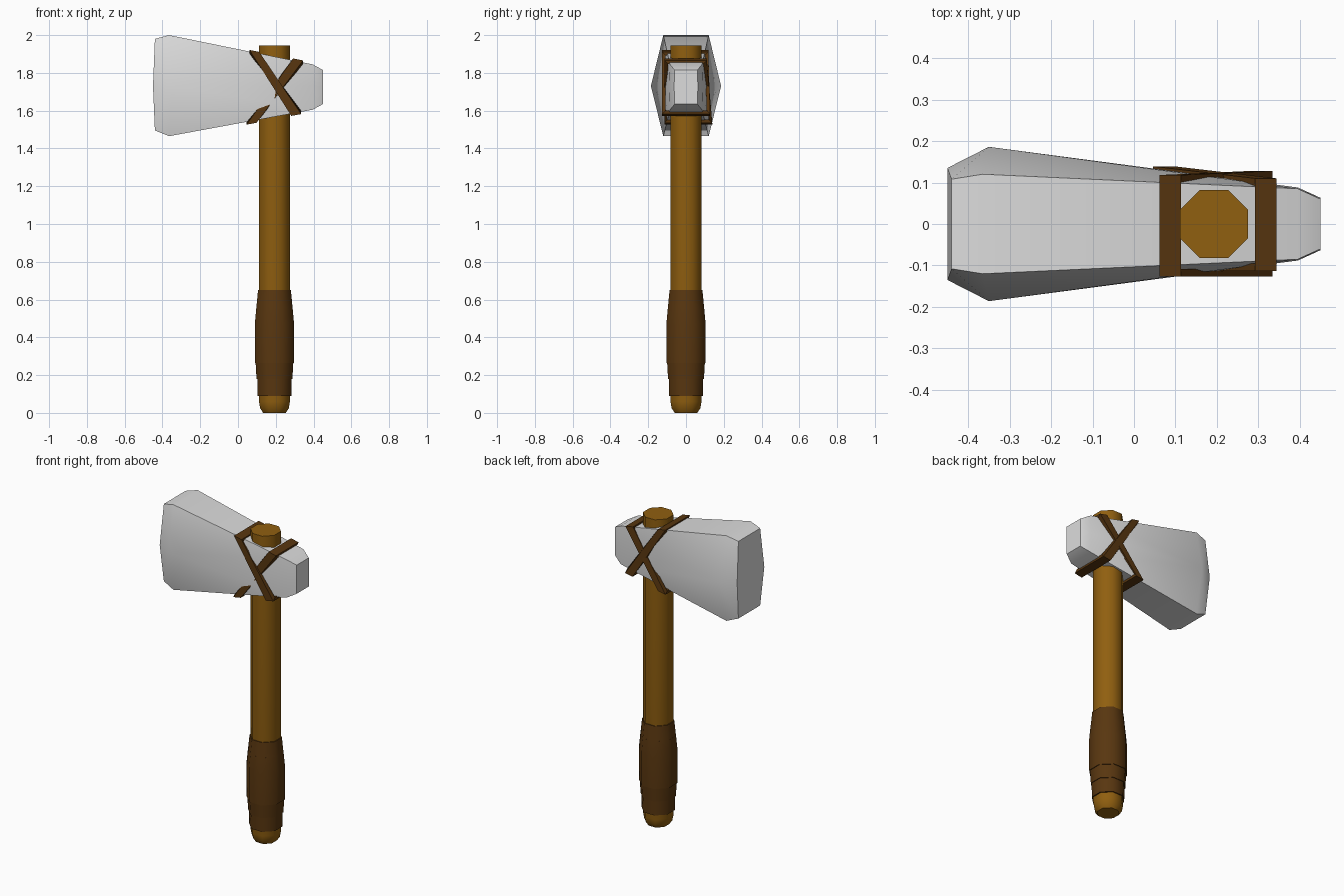
import bpy, bmesh, math
from mathutils import Vector

if "Cube" in bpy.data.objects:
    bpy.data.objects.remove(bpy.data.objects["Cube"])


def material(name, rgb):
    m = bpy.data.materials.new(name)
    m.diffuse_color = (*rgb, 1)
    m.use_nodes = True
    m.node_tree.nodes["Principled BSDF"].inputs["Base Color"].default_value = m.diffuse_color
    return m


WOOD = material("golden wood", (0.28, 0.115, 0.005))
LEATHER = material("dark leather", (0.098, 0.037, 0.005))
STONE = material("pale stone", (0.72, 0.72, 0.72))
AXIS_X = 0.193


def finish(bm, name, mat, angle):
    bmesh.ops.recalc_face_normals(bm, faces=bm.faces)
    me = bpy.data.meshes.new(name)
    bm.to_mesh(me)
    bm.free()
    me.materials.append(mat)
    ob = bpy.data.objects.new(name, me)
    bpy.context.collection.objects.link(ob)
    bpy.ops.object.select_all(action='DESELECT')
    bpy.context.view_layer.objects.active = ob
    ob.select_set(True)
    bpy.ops.object.shade_smooth_by_angle(angle=math.radians(angle))
    return ob


def octagon_lathe(name, profile, mat):
    """Eight-sided turned part; profile is (half width across flats, z)."""
    bm = bmesh.new()
    rings = []
    for a, z in profile:
        r = a / math.cos(math.pi / 8)
        rings.append([bm.verts.new((AXIS_X + r * math.cos((i + .5) * math.pi / 4),
                                    r * math.sin((i + .5) * math.pi / 4), z))
                      for i in range(8)])
    for lo, hi in zip(rings, rings[1:]):
        for i in range(8):
            j = (i + 1) % 8
            bm.faces.new((lo[i], lo[j], hi[j], hi[i]))
    bm.faces.new(rings[0])
    bm.faces.new(rings[-1])
    return finish(bm, name, mat, 50)


# Handle shaft with a tapered butt
octagon_lathe("handle", [(.06, 0), (.076, .025), (.082, .06), (.082, 1.945)], WOOD)

# Leather grip wound in four overlapping bands
for i, prof in enumerate([
        [(.089, .09), (.091, .19)],
        [(.095, .18), (.1, .27)],
        [(.104, .263), (.104, .47), (.096, .558)],
        [(.096, .555), (.087, .65)]]):
    octagon_lathe(f"grip_band_{i + 1}", prof, LEATHER)

# Axe head: convex hull of hexagonal sections (x top/bottom, x middle, y edge, y middle, z bottom, z top)
bm = bmesh.new()
for xe, xm, ye, ym, zb, zt in [
        (-.44, -.45, .108, .135, 1.495, 1.98),
        (-.365, -.35, .12, .186, 1.465, 2.0),
        (.395, .395, .085, .088, 1.605, 1.845),
        (.45, .45, .06, .063, 1.635, 1.815)]:
    for s in (-1, 1):
        bm.verts.new((xe, s * ye, zb))
        bm.verts.new((xm, s * ym, 1.73))
        bm.verts.new((xe, s * ye, zt))
bmesh.ops.convex_hull(bm, input=bm.verts)
finish(bm, "axe_head", STONE, 40)


def strap(name, top, bottom, y_front, y_back_top, y_back_bottom, half=.026, t=.018):
    """Slanted leather loop around the head; ends follow the head's taper."""
    bm = bmesh.new()
    corners = [(top, -y_front, -.2, -1, 1), (top, y_back_top, -.2, -1, -1),
               (bottom, y_back_bottom, .18, 1, -1), (bottom, -y_front, .18, 1, 1)]
    rings = []
    for (x, z), y, slope, dz, dy in corners:
        rings.append([bm.verts.new((x + e * half, y + k * dy * t, z + e * half * slope + k * dz * t))
                      for e, k in ((-1, 0), (1, 0), (1, 1), (-1, 1))])
    for i in range(4):
        a, b = rings[i], rings[(i + 1) % 4]
        for j in range(4):
            k = (j + 1) % 4
            bm.faces.new((a[j], a[k], b[k], b[j]))
    finish(bm, name, LEATHER, 30)


# Crossed straps; the second dips into the stone on the front
strap("strap_1", (.087, 1.916), (.308, 1.577), .127, .118, .128)
strap("strap_2", (.318, 1.871), (.072, 1.531), .113, .110, .139)
